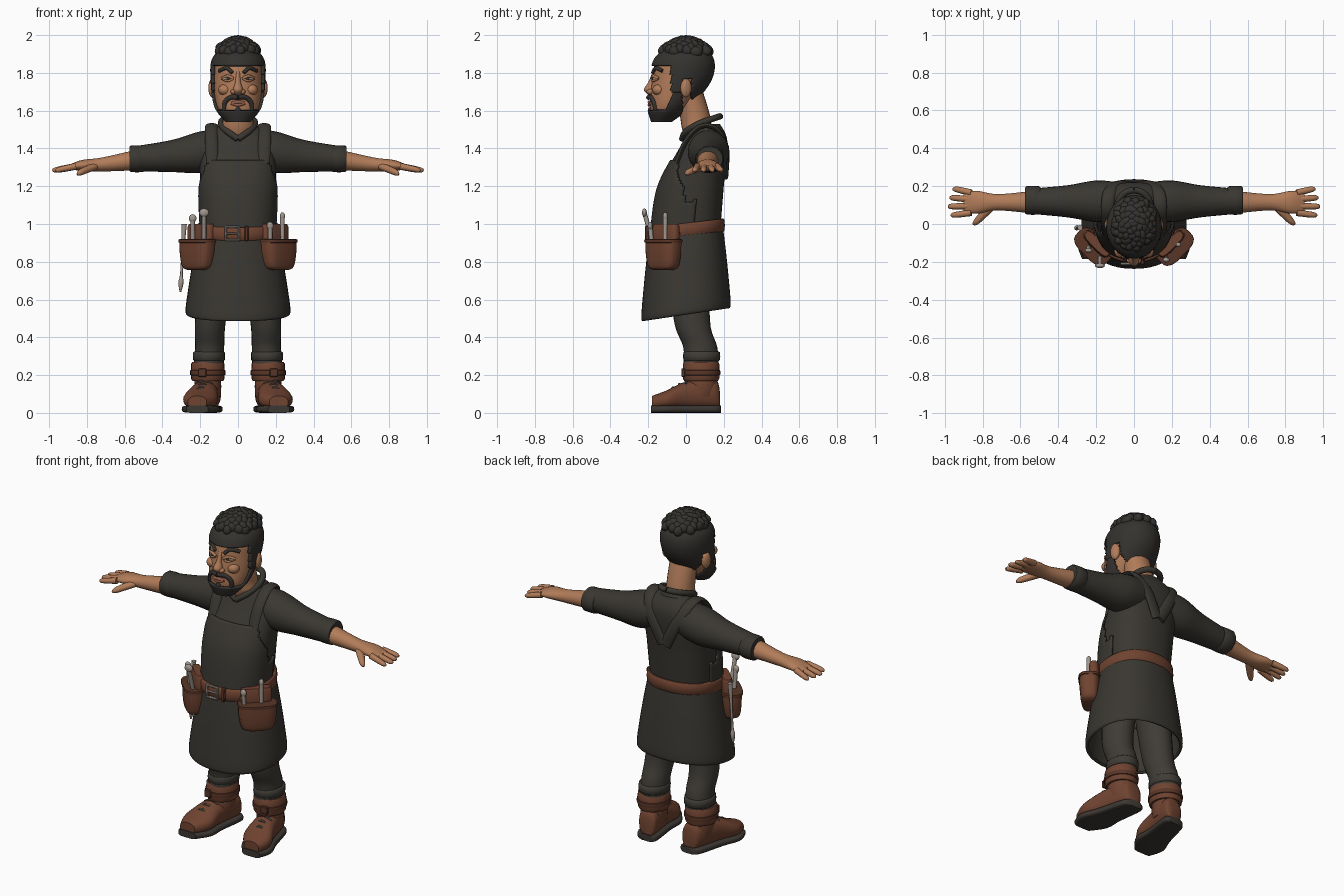
import bpy, bmesh, math, random
from mathutils import Vector, Matrix

if "Cube" in bpy.data.objects:
    bpy.data.objects.remove(bpy.data.objects["Cube"])
random.seed(4)
X, Y, Z = Vector((1, 0, 0)), Vector((0, 1, 0)), Vector((0, 0, 1))


def colour(name, *rgb):
    material = bpy.data.materials.new(name)
    material.use_nodes = True
    material.diffuse_color = (*rgb, 1)
    shader = material.node_tree.nodes["Principled BSDF"]
    shader.inputs["Base Color"].default_value = (*rgb, 1)
    shader.inputs["Roughness"].default_value = .8
    return material


skin = colour("skin", .44, .2, .1)
lip = colour("lip", .3, .11, .07)
eye_tone = colour("eye", .4, .3, .2)
hair = colour("hair", .035, .032, .028)
cloth = colour("charcoal cloth", .042, .038, .031)
trouser = colour("trouser cloth", .05, .045, .037)
leather = colour("leather", .16, .056, .03)
dark_leather = colour("dark leather", .1, .036, .02)
metal = colour("metal", .36, .31, .27)
sole = colour("sole", .045, .038, .032)


def finish(bm, name, mat, mirror=False, thick=0, bevel=0):
    bmesh.ops.recalc_face_normals(bm, faces=bm.faces)
    mesh = bpy.data.meshes.new(name)
    bm.to_mesh(mesh)
    bm.free()
    mesh.materials.append(mat)
    mesh.polygons.foreach_set("use_smooth", [True] * len(mesh.polygons))
    mesh.set_sharp_from_angle(angle=math.radians(50))
    ob = bpy.data.objects.new(name, mesh)
    bpy.context.scene.collection.objects.link(ob)
    if thick:
        ob.modifiers.new("thickness", "SOLIDIFY").thickness = thick
    if bevel:
        ob.modifiers.new("bevel", "BEVEL").width = bevel
    if mirror:
        ob.modifiers.new("mirror", "MIRROR")


def smooth(keys, steps):
    """Spline through the key sections."""
    rows, last = [], len(keys) - 1
    for i in range(last):
        near = keys[max(i - 1, 0)], keys[i], keys[i + 1], keys[min(i + 2, last)]
        for s in range(steps):
            t = s / steps
            rows.append([b + t * (c - a + t * (2 * a - 5 * b + 4 * c - d + t * (3 * (b - c) + d - a))) / 2
                         for a, b, c, d in zip(*near)])
    return rows + [list(keys[last])]


def loft(name, keys, mat, u=X, v=Y, hint=None, n=24, steps=5, square=1, grow=0,
         caps=True, keep=None, tilt=0, **options):
    """Skin oval sections (x, y, z, half width, half depth); a hint makes them follow the path."""
    bm, rings = bmesh.new(), []
    rows = smooth(keys, steps)
    for i, (x, y, z, a, b) in enumerate(rows):
        if hint:
            before, after = rows[max(i - 1, 0)], rows[min(i + 1, len(rows) - 1)]
            t = (Vector(after[:3]) - Vector(before[:3])).normalized()
            u = (hint - t * hint.dot(t)).normalized()
            v = t.cross(u)
        ring = []
        for k in range(n):
            angle = math.tau * k / n
            c, s = (math.copysign(abs(w) ** square, w) for w in (math.cos(angle), math.sin(angle)))
            co = Vector((x, y, z)) + u * c * (max(a, .001) + grow) + v * s * (max(b, .001) + grow)
            co.z += tilt * co.y
            ring.append(bm.verts.new(co))
        rings.append(ring)
    for lower, upper in zip(rings, rings[1:]):
        for k in range(n):
            bm.faces.new((lower[k - 1], lower[k], upper[k], upper[k - 1]))
    if caps:
        bm.faces.new(rings[0])
        bm.faces.new(rings[-1])
    if keep:
        unwanted = [f for f in bm.faces if not keep(f.calc_center_median())]
        bmesh.ops.delete(bm, geom=unwanted, context="FACES")
    finish(bm, name, mat, **options)


def cord(name, points, radius, mat, hint=Y, flat=1, **options):
    loft(name, [(*p, radius, radius * flat) for p in points], mat, hint=hint, n=12, **options)


def band(name, centre, height, a, b, mat, u=X, v=Y, **options):
    """A wrapped strip with rounded edges."""
    axis, rim = u.cross(v) * height / 2, .012
    keys = [(*(Vector(centre) + axis * side), a - inset, b - inset)
            for side, inset in ((-1, rim), (-.8, 0), (.8, 0), (1, rim))]
    loft(name, keys, mat, u, v, steps=2, **options)


def balls(name, items, mat, **options):
    bm = bmesh.new()
    for place, size, turn in items:
        m = Matrix.Translation(place) @ Matrix.Rotation(turn, 4, "Z") @ Matrix.Diagonal((*size, 1))
        bmesh.ops.create_icosphere(bm, subdivisions=3, radius=1, matrix=m)
    finish(bm, name, mat, **options)


def box(name, place, size, mat, **options):
    bm = bmesh.new()
    bmesh.ops.create_cube(bm, size=1, matrix=Matrix.Translation(place) @ Matrix.Diagonal((*size, 1)))
    finish(bm, name, mat, bevel=.004, **options)


def upright(*rows):
    return [(0, *row) for row in rows]


# Head and neck
head = upright((-.13, 1.54, .05, .04), (-.09, 1.62, .11, .1), (-.03, 1.76, .13, .15),
               (-.01, 1.88, .12, .14), (0, 1.96, .03, .04))
loft("head", head, skin, n=40, steps=8)
loft("neck", upright((.02, 1.7, .08, .07), (.05, 1.56, .08, .08), (.05, 1.5, .08, .07), (.03, 1.44, .01, .03)), skin)
balls("ear", [((.136, 0, 1.72), (.02, .03, .05), .3)], skin, mirror=True)


def face(x, z, lift=0):
    """Point on the front of the head."""
    row = min(smooth(head, 20), key=lambda r: abs(r[2] - z))
    return x, row[1] - lift - row[4] * math.sqrt(1 - (x / row[3]) ** 2), z


# Hair, beard and moustache
def hair_area(c):
    return c.z > (1.84 if c.y < -.08 else 1.7 if c.y < -.01 else 1.77 if c.y < .03 else 1.66)


def beard_area(c):
    return c.y < -.02 and c.z < 1.6 + max(0, c.y + .11) * 2


for name, area in (("hair_cap", hair_area), ("beard", beard_area)):
    loft(name, head, hair, n=80, steps=16, grow=.015, keep=area, thick=.015)
curls, count = [], 64
for i in range(count):
    r, turn = math.sqrt(i / count), i * 2.4
    place = (r * .105 * math.cos(turn), r * .125 * math.sin(turn), 1.97 - .06 * r * r)
    curls.append((place, (random.uniform(.03, .04), .025, .03), random.uniform(0, math.pi)))
balls("hair_curls", curls, hair)
cord("moustache", [face(0, 1.67, .01), face(.04, 1.67), face(.07, 1.64), face(.07, 1.59)], .013, hair, mirror=True)
balls("chin_tuft", [(face(0, 1.6), (.015, .015, .02), 0)], hair)

# Face
loft("nose", upright((-.165, 1.81, .01, .01), (-.18, 1.75, .015, .02), (-.193, 1.71, .026, .03),
                     (-.18, 1.68, .015, .015)), skin)
balls("nostril", [(face(.024, 1.7, .005), (.015, .02, .014), 0)], skin, mirror=True)
balls("cheek", [(face(.07, 1.71, -.02), (.035, .035, .03), 0)], skin, mirror=True)
balls("eye_white", [(face(.055, 1.77), (.027, .012, .013), .3)], eye_tone, mirror=True)
balls("iris", [(face(.053, 1.77, .009), (.009, .006, .009), .3)], sole, mirror=True)
for name, rise, r, mat in (("upper_lid", .013, .008, skin), ("lash", .007, .003, hair), ("lower_lid", -.013, .006, skin)):
    cord(name, [face(.025, 1.77, .004), face(.055, 1.77 + rise, .01), face(.085, 1.77, .004)], r, mat, mirror=True)
cord("eyebrow", [face(.03, 1.8, .005), face(.06, 1.825, .005), face(.1, 1.81, .005)], .01, hair, mirror=True)
for name, z in (("lower_lip", 1.63), ("upper_lip", 1.645)):
    cord(name, [face(-.035, 1.64), face(0, z, .004), face(.035, 1.64)], .009, lip)

# Shirt
torso = upright((0, .95, .19, .18), (.03, 1.2, .2, .17), (.1, 1.43, .19, .12), (.1, 1.53, .09, .08))
loft("shirt", torso, cloth, n=40, steps=8, square=.85)
arcs = [math.pi * i / 6 for i in range(7)]
cord("collar", [(.09 * math.sin(t), .08 - .1 * math.cos(t), 1.45 + .12 * math.sin(t / 2)) for t in arcs],
     .017, cloth, hint=Z, mirror=True)
sleeve = (.08, 1.4, .1), (.2, 1.38, .11), (.35, 1.36, .085), (.55, 1.345, .066)
loft("sleeve", [(x, .12, z, r, r) for x, z, r in sleeve], cloth, Y, Z, mirror=True)
band("sleeve_cuff", (.535, .125, 1.345), .08, .075, .07, cloth, Y, Z, mirror=True)

# Arms and hands
arm = (.53, 1.34, .06, .055), (.72, 1.315, .043, .037), (.83, 1.31, .06, .028), (.9, 1.3, .05, .01)
loft("forearm_and_palm", [(x, .115, z, a, b) for x, z, a, b in arm], skin, Y, Z, mirror=True)
for i, name in enumerate(("index", "middle", "ring", "little")):
    y, tip = .06 + .035 * i, .985 - .015 * abs(i - 1.2)
    spread = (i - 1.2) * .01
    loft(name + "_finger", [(.86, y, 1.305, .018, .018), (tip - .02, y + spread, 1.287, .015, .014),
                            (tip, y + spread, 1.28, .006, .005)], skin, hint=Y, n=12, mirror=True)
loft("thumb", [(.76, .09, 1.305, .02, .025), (.83, .015, 1.275, .017, .017), (.85, 0, 1.26, .006, .006)],
     skin, hint=Z, n=12, mirror=True)

# Apron
skirt = (1, .2), (.8, .24), (.56, .277), (.52, .268)
loft("apron_skirt", [(0, 0, z, a, a * .6 + .07) for z, a in skirt], cloth, n=48, square=.9,
     caps=False, thick=.014, tilt=.15)
loft("apron_bib", torso, cloth, n=80, steps=16, square=.85, grow=.012, thick=.012,
     keep=lambda c: c.y < .05 and c.z < 1.345 and abs(c.x) < .21 - max(0, c.z - 1.2) * .35)
cord("apron_strap", [(.135, -.05, 1.32), (.14, 0, 1.44), (.14, .08, 1.517), (.13, .165, 1.5),
                     (.085, .214, 1.4), (.01, .21, 1.25)], .034, cloth, hint=X, flat=.4, mirror=True)

# Belt and buckle
band("belt", (0, 0, .97), .07, .213, .204, leather, n=48, square=.9, tilt=.12)
for side in (-1, 1):
    box("buckle_bar", (-.03, -.21, .95 + side * .035), (.08, .015, .012), metal)
    box("buckle_side", (-.03 + side * .035, -.21, .95), (.012, .015, .08), metal)
box("buckle_pin", (-.03, -.21, .95), (.065, .015, .01), metal)
box("belt_loop", (.045, -.2, .95), (.02, .03, .08), dark_leather)

# Tool pouches
along, out = Vector((1, 1, 0)).normalized(), Vector((1, -1, 0)).normalized()
pouch = (.757, .06), (.775, .09), (.84, .104), (.91, .107)
loft("pouch", [(.215, -.12, z, a, a * .55) for z, a in pouch], leather, along, out, square=.65, mirror=True)
band("pouch_rim", (.215, -.12, .91), .02, .11, .064, dark_leather, along, out, square=.65, mirror=True)
band("pouch_back", (.195, -.105, .93), .14, .088, .03, leather, along, out, square=.6, mirror=True)

# Hand tools: place, lean and height
for name, x, y, lean, top, r in (("wrench", -.18, -.17, .05, 1.06, .026), ("pliers", -.24, -.12, .02, 1.03, .02),
                                 ("chisel", .17, -.18, .01, .99, .018), ("file", .235, -.11, 0, 1.04, .014)):
    tip = (x, y - lean, top)
    cord(name + "_shaft", [(x, y, .88), tip], .012, metal, hint=X)
    balls(name + "_head", [(tip, (r, .013, .022), 0)], metal)
hanging = (1, .014), (.95, .012), (.88, .008), (.74, .007), (.69, .014), (.64, .004)
loft("hanging_tool", [(-.34 + z * .055, -.02, z, r, r) for z, r in hanging], metal, n=12)

# Trousers
leg = (.1, .02, .9, .1), (.145, .03, .5, .082), (.15, .075, .35, .077), (.155, .08, .25, .08)
loft("trouser_leg", [(x, y, z, r, r * 1.17) for x, y, z, r in leg], trouser, mirror=True)
band("trouser_fold", (.154, .083, .3), .05, .084, .097, trouser, mirror=True)

# Boots, turned out toward the toes
boot = (.18, .11, .035), (.15, .18, .06), (0, .165, .073), (-.1, .12, .09), (-.18, .09, .05)
loft("boot", [(.18 - y * .2, y, top / 2 + .01, a, top / 2 - .01) for y, top, a in boot],
     leather, X, Z, square=.85, mirror=True)
loft("boot_sole", [(.18 - y * .2, y * 1.03, .02, a + .008, .02) for y, top, a in boot],
     sole, X, Z, square=.5, mirror=True)
ankle = Vector((.16, .08, .14))
band("boot_shaft", ankle, .12, .07, .083, leather, mirror=True)
band("boot_cuff", ankle + Z * .08, .1, .088, .096, leather, mirror=True)
band("boot_strap", ankle + Z * .073, .03, .093, .101, dark_leather, mirror=True)
box("strap_buckle", (.19, -.015, .213), (.045, .02, .045), dark_leather, mirror=True)
for i in range(3):
    middle = Vector((.18 + i * .008, -.035 * i, .17 - i * .018))
    dip = Vector((.045, 0, -.02))
    cord("boot_lace", [middle - X * dip.x + Z * dip.z, middle, middle + dip], .007, sole, mirror=True)
